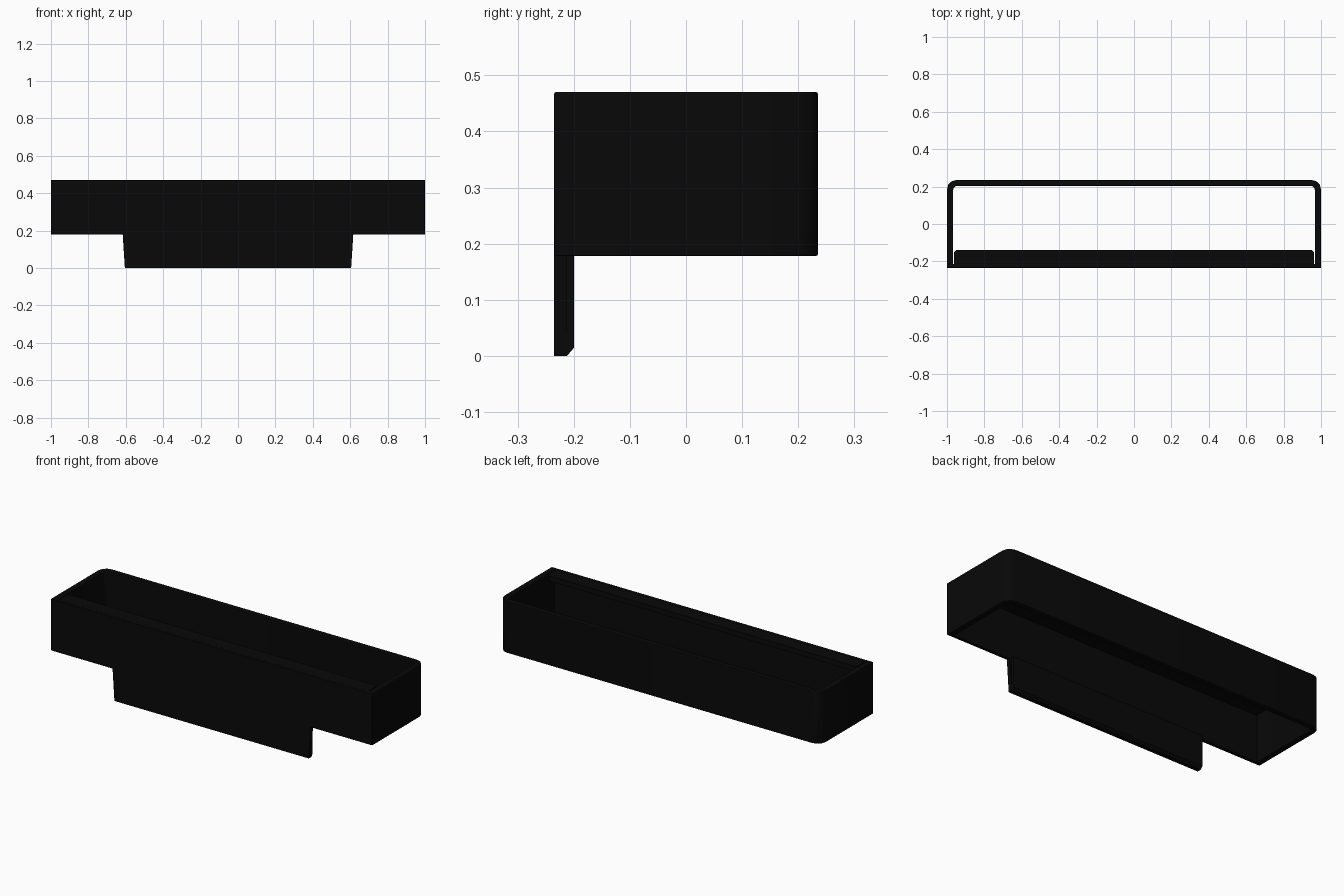
import bpy, bmesh, math
from mathutils import Vector

old = bpy.data.objects.get("Cube")
if old:
    bpy.data.objects.remove(old, do_unlink=True)

black = bpy.data.materials.new("matte_black")
black.use_nodes = True
colour = (0.0025, 0.0025, 0.0025, 1)
black.diffuse_color = colour
black.node_tree.nodes["Principled BSDF"].inputs["Base Color"].default_value = colour


def extrude(name, points, depth, bevel=0.0):
    """Turn a closed outline into a solid by sweeping it along depth."""
    bm = bmesh.new()
    face = bm.faces.new([bm.verts.new(p) for p in points])
    moved = bmesh.ops.extrude_face_region(bm, geom=[face])["geom"]
    verts = [v for v in moved if isinstance(v, bmesh.types.BMVert)]
    bmesh.ops.translate(bm, verts=verts, vec=Vector(depth))
    bmesh.ops.recalc_face_normals(bm, faces=bm.faces)
    mesh = bpy.data.meshes.new(name)
    bm.to_mesh(mesh)
    bm.free()
    mesh.materials.append(black)
    obj = bpy.data.objects.new(name, mesh)
    bpy.context.collection.objects.link(obj)
    if bevel:
        mod = obj.modifiers.new("soft_edges", 'BEVEL')
        mod.width, mod.segments = bevel, 2
    bpy.ops.object.select_all(action='DESELECT')
    obj.select_set(True)
    bpy.context.view_layer.objects.active = obj
    bpy.ops.object.shade_smooth_by_angle(angle=math.radians(35))
    return obj


def half_wall(x, y, radius, z, steps=3):
    """Left half of a U outline: front end, then round the back corner."""
    pts = [(x, FRONT, z)]
    for i in range(steps + 1):
        a = math.pi / 2 * i / steps
        pts.append((x - radius + radius * math.cos(a),
                    y - radius + radius * math.sin(a), z))
    return pts


def mirrored(pts):
    return pts + [(-x, y, z) for x, y, z in reversed(pts)]


FRONT, BACK = -0.235, 0.235
BASE, TOP = 0.178, 0.47

# Side and back walls as one U-shaped band
outer = mirrored(half_wall(1.0, BACK, 0.05, BASE))
inner = mirrored(half_wall(0.967, BACK - 0.031, 0.022, BASE))
extrude("side_and_back_walls", outer + inner[::-1], (0, 0, TOP - BASE), 0.003)

# Front wall
extrude("front_wall", mirrored([(0.985, FRONT, BASE), (0.985, FRONT, TOP)]),
        (0, 0.022, 0), 0.003)

# Lip reaching inward from the top of the front wall, with clipped corners
LIP = 0.03
extrude("top_lip", mirrored([(0.962, FRONT + 0.005, TOP - LIP),
                             (0.962, -0.15, TOP - LIP),
                             (0.952, -0.14, TOP - LIP)]),
        (0, 0, LIP - 0.001))

# Hanging front flap, slightly tapered
extrude("front_flap", mirrored([(0.605, FRONT, 0), (0.617, FRONT, BASE + 0.01)]),
        (0, 0.022, 0))
# Rear layer of the flap with its bottom edge chamfered
profile = [(FRONT + 0.02, 0), (-0.212, 0), (-0.2, 0.014),
           (-0.2, BASE + 0.01), (FRONT + 0.02, BASE + 0.01)]
extrude("flap_backing", [(-0.605, y, z) for y, z in profile], (1.21, 0, 0))
